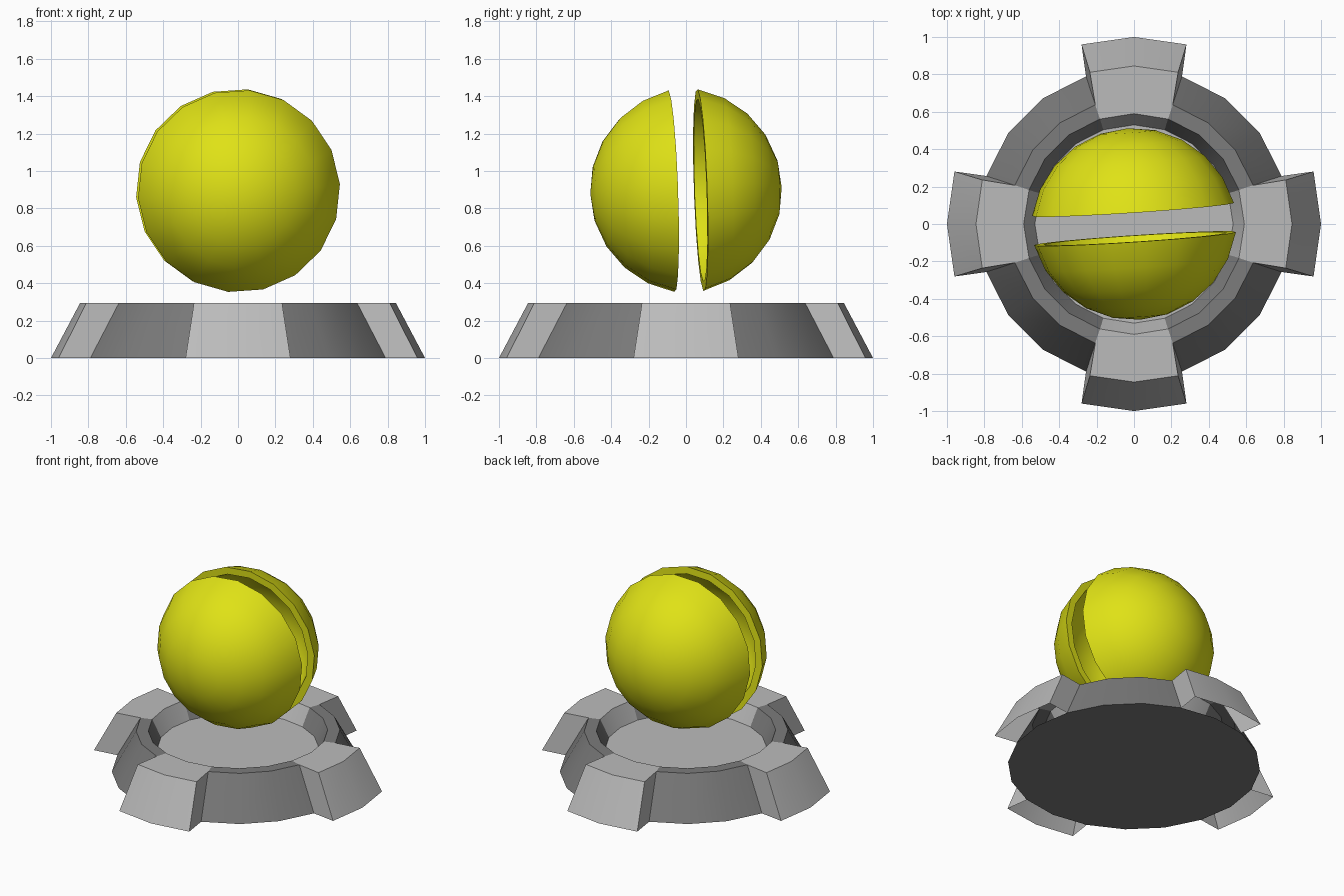
import bpy, bmesh
from math import sin, cos, radians, pi, sqrt, asin
from mathutils import Vector

if "Cube" in bpy.data.objects:
    bpy.data.objects.remove(bpy.data.objects["Cube"])


def material(name, color):
    m = bpy.data.materials.new(name)
    m.diffuse_color = (*color, 1)
    m.use_nodes = True
    m.node_tree.nodes["Principled BSDF"].inputs["Base Color"].default_value = m.diffuse_color
    return m


def polar(r, deg, z):
    return Vector((r * cos(radians(deg)), r * sin(radians(deg)), z))


def skin(bm, columns):
    """Fill quads between neighbouring columns of points."""
    cols = [[bm.verts.new(p) for p in c] for c in columns]
    for a, b in zip(cols, cols[1:]):
        for i in range(len(a) - 1):
            bm.faces.new((a[i], b[i], b[i + 1], a[i + 1]))
    return cols


def finish(bm, name, mat=None):
    bmesh.ops.remove_doubles(bm, verts=bm.verts, dist=1e-4)
    bmesh.ops.recalc_face_normals(bm, faces=bm.faces)
    mesh = bpy.data.meshes.new(name)
    bm.to_mesh(mesh)
    bm.free()
    ob = bpy.data.objects.new(name, mesh)
    bpy.context.collection.objects.link(ob)
    if mat:
        mesh.materials.append(mat)
    bpy.ops.object.select_all(action='DESELECT')
    bpy.context.view_layer.objects.active = ob
    ob.select_set(True)
    bpy.ops.object.shade_smooth_by_angle(angle=radians(28))
    return ob


def disc(name, r, z, mat=None, down=False):
    bm = bmesh.new()
    f = bm.faces.new([bm.verts.new(polar(r, 18 * i, z)) for i in range(20)])
    ob = finish(bm, name, mat)
    if (ob.data.polygons[0].normal.z < 0) != down:
        ob.data.flip_normals()


dark = material("dark_grey", (0.2, 0.2, 0.2))
light = material("light_grey", (0.5, 0.5, 0.5))
yellow = material("yellow", (0.74, 0.76, 0.008))

TOP, FLOOR = 0.293, 0.17

# base ring: four arcs between the lugs, plus the underside
bm = bmesh.new()
ring = [(0.83, 0), (0.67, TOP), (0.59, TOP), (0.53, FLOOR)]
for q in range(4):
    skin(bm, [[polar(r, q * 90 + a, z) for r, z in ring] for a in (18, 36, 54, 72)])
finish(bm, "base_ring", dark)
disc("base_underside", 0.83, 0, dark, down=True)
disc("base_floor", 0.53, FLOOR, light)

# four lugs: (radius, height, half angle)
lug = [(1.0, 0, 16.3), (0.845, TOP, 16.2), (0.67, TOP, 18), (0.59, TOP, 18), (0.53, FLOOR, 18)]
for q, name in enumerate(("right", "back", "left", "front")):
    bm = bmesh.new()
    cols = skin(bm, [[polar(r, q * 90 + s * a, z) for r, z, a in lug] for s in (-1, 0, 1)])
    for s, col in ((-1, cols[0]), (1, cols[2])):
        foot = bm.verts.new(polar(0.83, q * 90 + s * 18, 0))
        bm.faces.new((foot, col[0], col[1], col[2]))
    finish(bm, name + "_lug", light)

# two hollow half shells facing each other across a tilted gap
RIM, DEPTH, GAP, WALL = 0.542, 0.435, 0.078, 0.05
R = (RIM ** 2 + DEPTH ** 2) / (2 * DEPTH)
CENTRE = GAP + DEPTH - R
axis = Vector((-0.066, 1, 0.034)).normalized()
u = axis.cross(Vector((0, 0, 1))).normalized()
v = u.cross(axis)
mid = Vector((0, 0, 0.895))


def arc(radius):
    start = asin((GAP - CENTRE) / radius)
    angs = [start + (pi / 2 - start) * i / 5 for i in range(6)]
    return [(radius * cos(a), CENTRE + radius * sin(a)) for a in angs]


profile = arc(R)[::-1] + arc(R - WALL)
for name, side in (("back_half_shell", 1), ("front_half_shell", -1)):
    bm = bmesh.new()
    skin(bm, [[mid + axis * h * side + (u * cos(t) + v * sin(t)) * r for r, h in profile]
              for t in (radians(20 * i + 4) for i in range(19))])
    bmesh.ops.remove_doubles(bm, verts=bm.verts, dist=1e-4)
    bmesh.ops.dissolve_degenerate(bm, edges=bm.edges, dist=1e-5)
    finish(bm, name, yellow)
